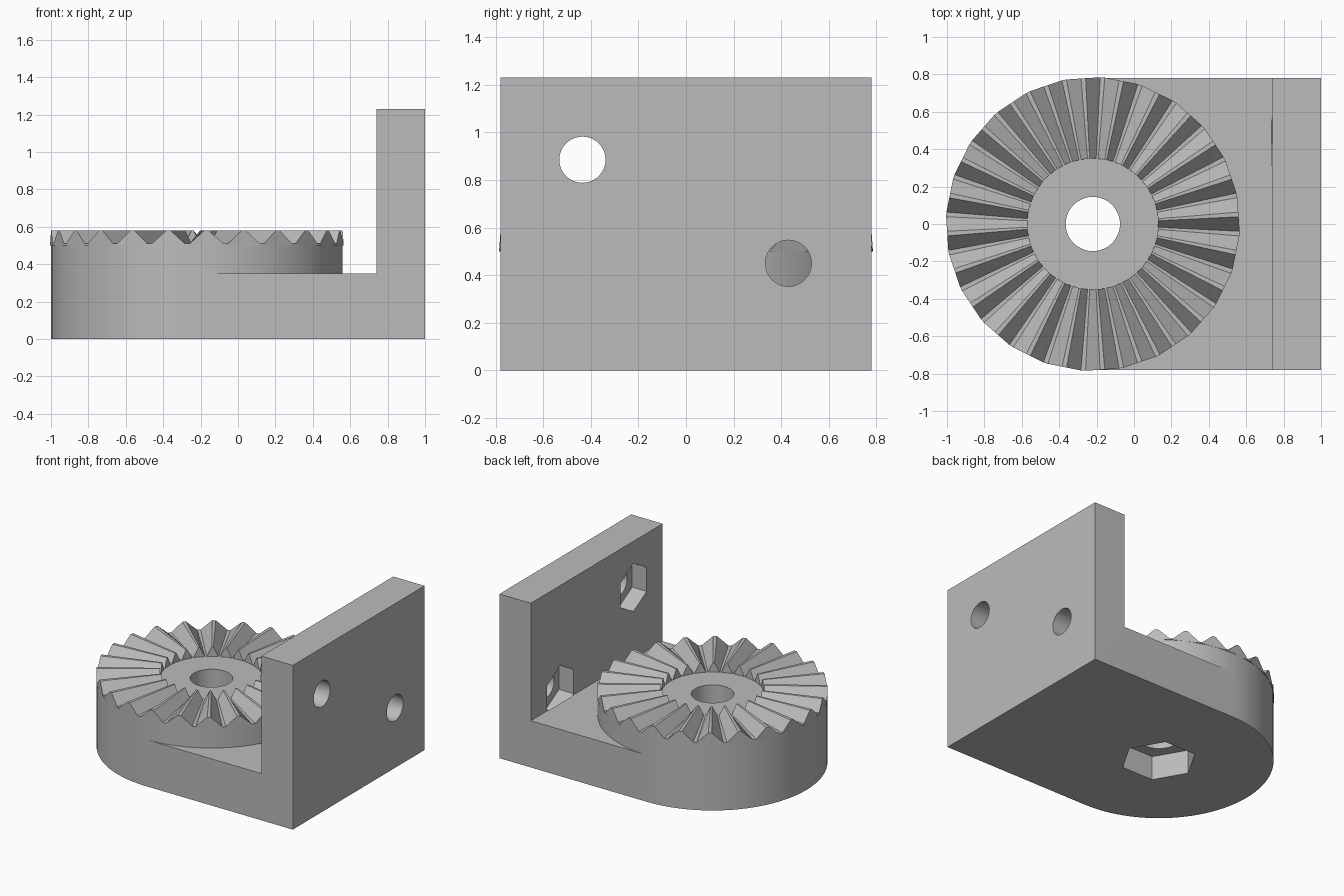
import bpy, bmesh, math

cube = bpy.data.objects.get("Cube")
if cube:
    bpy.data.objects.remove(cube, do_unlink=True)

grey = bpy.data.materials.new("plain grey")
grey.use_nodes = True
grey.diffuse_color = (0.5, 0.5, 0.5, 1)
grey.node_tree.nodes["Principled BSDF"].inputs["Base Color"].default_value = (0.5, 0.5, 0.5, 1)

CX, R, HALF = -0.22, 0.78, 0.78     # gear centre, gear radius, half depth
DISC_TOP, TOOTH_TOP = 0.51, 0.58
TEETH = 24


def add_object(name, bm):
    bmesh.ops.recalc_face_normals(bm, faces=bm.faces)
    mesh = bpy.data.meshes.new(name)
    bm.to_mesh(mesh)
    bm.free()
    mesh.materials.append(grey)
    obj = bpy.data.objects.new(name, mesh)
    bpy.context.collection.objects.link(obj)
    return obj


def prism(name, points, start, end):
    """Extrude a closed outline of 3D points from start to end offset."""
    bm = bmesh.new()
    rings = [[bm.verts.new([p[i] + off[i] for i in range(3)]) for p in points]
             for off in (start, end)]
    bm.faces.new(rings[0])
    bm.faces.new(rings[1])
    n = len(points)
    for i in range(n):
        j = (i + 1) % n
        bm.faces.new((rings[0][i], rings[0][j], rings[1][j], rings[1][i]))
    return add_object(name, bm)


def upright(name, radius, sides, z0, z1):
    """Vertical prism on the gear axis."""
    pts = [(CX + radius * math.cos(2 * math.pi * i / sides),
            radius * math.sin(2 * math.pi * i / sides), 0) for i in range(sides)]
    return prism(name, pts, (0, 0, z0), (0, 0, z1))


def sideways(name, radius, sides, y, z, x0, x1):
    """Prism lying along x, with a corner pointing up."""
    pts = [(0, y + radius * math.sin(2 * math.pi * i / sides),
            z + radius * math.cos(2 * math.pi * i / sides)) for i in range(sides)]
    return prism(name, pts, (x0, 0, 0), (x1, 0, 0))


def combine(target, tool, operation):
    mod = target.modifiers.new(operation.lower(), 'BOOLEAN')
    mod.operation, mod.solver, mod.object = operation, 'EXACT', tool
    with bpy.context.temp_override(object=target, active_object=target,
                                   selected_objects=[target]):
        bpy.ops.object.modifier_apply(modifier=mod.name)
    bpy.data.objects.remove(tool, do_unlink=True)


# L-shaped bracket with the round gear body
profile = [(CX, 0), (1, 0), (1, 1.23), (0.74, 1.23), (0.74, 0.35), (CX, 0.35)]
body = prism("bracket_body", [(x, 0, z) for x, z in profile], (0, -HALF, 0), (0, HALF, 0))
combine(body, upright("gear_body", R, 96, 0, DISC_TOP), 'UNION')

# Centre bolt hole and nut pocket underneath
combine(body, upright("centre_hole", 0.145, 48, -0.1, 0.7), 'DIFFERENCE')
combine(body, upright("centre_nut_pocket", 0.26, 6, -0.1, 0.18), 'DIFFERENCE')

# Wall bolt holes, with nut pockets on the inner face
for y, z in ((-0.435, 0.885), (0.43, 0.45)):
    combine(body, sideways("wall_hole", 0.097, 40, y, z, 0.8, 1.1), 'DIFFERENCE')
    combine(body, sideways("wall_nut_pocket", 0.18, 6, y, z, 0.735, 0.86), 'DIFFERENCE')

# Ring of radial teeth with narrow flat crests and valleys
bm = bmesh.new()
pitch = 2 * math.pi / TEETH
sections = []
for t in range(TEETH):
    for f, z in ((-0.44, DISC_TOP), (-0.06, TOOTH_TOP), (0.06, TOOTH_TOP), (0.44, DISC_TOP)):
        a = (t + 0.25 + f) * pitch
        outer = 0.787 * math.cos(pitch / 2) / math.cos(f * pitch)
        corners = ((outer, z), (0.35, z), (0.35, DISC_TOP - 0.01), (outer, DISC_TOP - 0.01))
        sections.append([bm.verts.new((CX + r * math.cos(a), r * math.sin(a), h))
                         for r, h in corners])
for i, s in enumerate(sections):
    n = sections[(i + 1) % len(sections)]
    for k in range(4):
        m = (k + 1) % 4
        bm.faces.new((s[k], s[m], n[m], n[k]))
teeth = add_object("gear_teeth", bm)

# Smooth round walls, keeping the edges sharp
for obj, angle in ((body, 20), (teeth, 5)):
    bpy.ops.object.select_all(action='DESELECT')
    obj.select_set(True)
    bpy.context.view_layer.objects.active = obj
    bpy.ops.object.shade_smooth_by_angle(angle=math.radians(angle))
